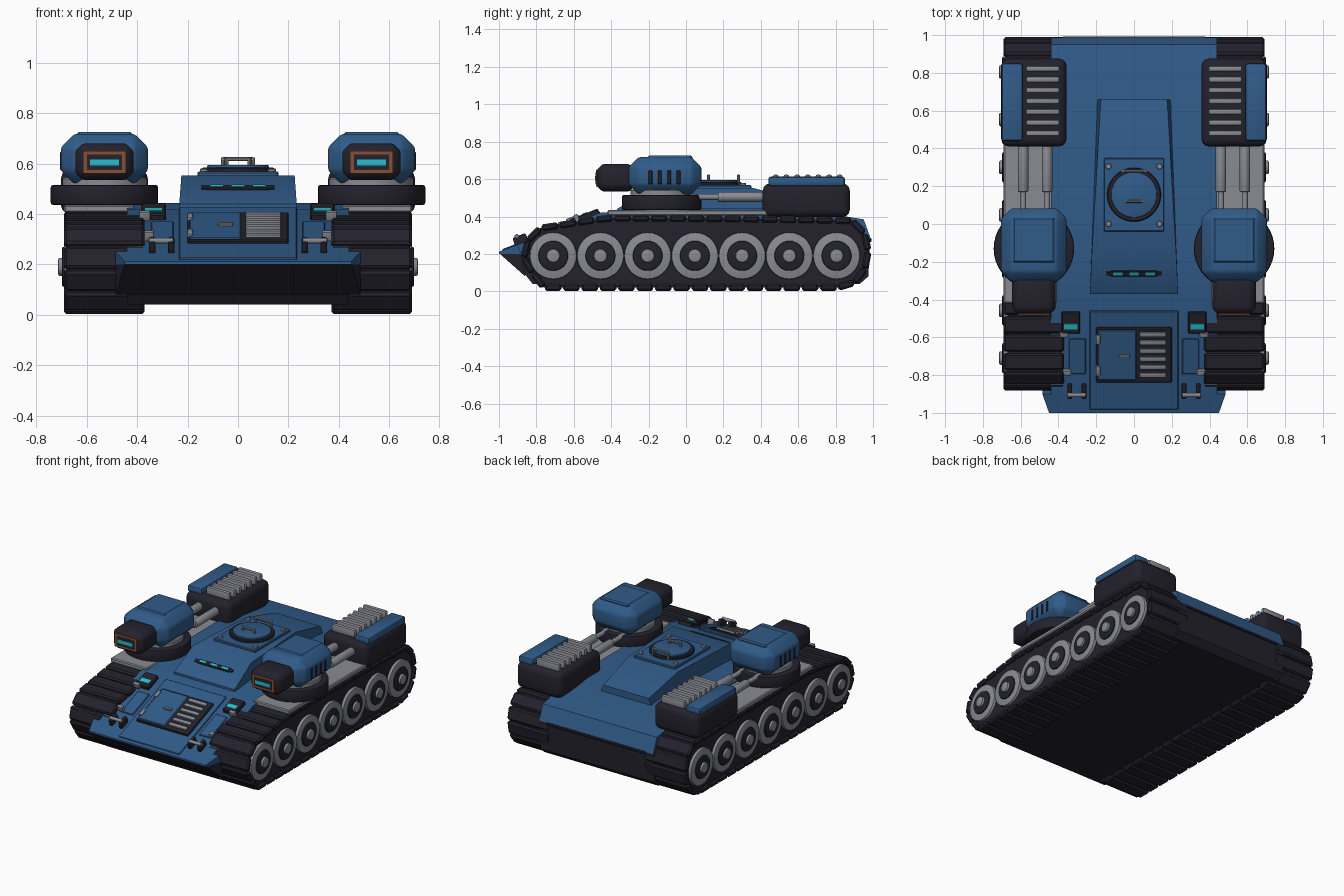
import bpy, bmesh, math
from mathutils import Matrix, Vector

if "Cube" in bpy.data.objects:
    bpy.data.objects.remove(bpy.data.objects["Cube"], do_unlink=True)


def material(name, rgb, rough=0.6):
    m = bpy.data.materials.new(name)
    m.use_nodes = True
    m.diffuse_color = (*rgb, 1)
    node = m.node_tree.nodes["Principled BSDF"]
    node.inputs["Base Color"].default_value = (*rgb, 1)
    node.inputs["Roughness"].default_value = rough
    return m


BLUE = material("blue paint", (0.03, 0.105, 0.25))
DARK = material("dark rubber", (0.017, 0.016, 0.026))
GREY = material("grey metal", (0.25, 0.26, 0.29))
CYAN = material("cyan glow", (0.02, 0.5, 0.6))
RUST = material("copper frame", (0.25, 0.08, 0.035))


def finish(name, bm, mat, bevels=(), place=None):
    """Bevel the mesh, place it and shade it smooth below the sharp angle."""
    for width, segments in bevels:
        edges = [e for e in bm.edges if e.calc_face_angle(0) > 0.3]
        bmesh.ops.bevel(bm, geom=edges, offset=width, segments=segments,
                        profile=0.5, affect='EDGES', clamp_overlap=True)
    bmesh.ops.recalc_face_normals(bm, faces=bm.faces)
    mesh = bpy.data.meshes.new(name)
    bm.to_mesh(mesh)
    bm.free()
    mesh.materials.append(mat)
    ob = bpy.data.objects.new(name, mesh)
    bpy.context.collection.objects.link(ob)
    if place:
        ob.matrix_world = place
    return ob


def box(name, center, size, mat, *bevels, tilt=0):
    bm = bmesh.new()
    bmesh.ops.create_cube(bm, size=1)
    bmesh.ops.scale(bm, vec=size, verts=bm.verts)
    return finish(name, bm, mat, bevels, Matrix.Translation(center) @ Matrix.Rotation(tilt, 4, 'X'))


def rod(name, start, end, radius, mat, *bevels, sides=24):
    a, b = Vector(start), Vector(end)
    bm = bmesh.new()
    bmesh.ops.create_cone(bm, cap_ends=True, segments=sides, radius1=radius,
                          radius2=radius, depth=(b - a).length)
    turn = (b - a).to_track_quat('Z', 'Y').to_matrix().to_4x4()
    return finish(name, bm, mat, bevels, Matrix.Translation((a + b) / 2) @ turn)


def prism(name, profile, half, mat, *bevels, center=0):
    """Extrude a (y, z) profile across x; half is a width or a rule of (y, z)."""
    width = half if callable(half) else lambda y, z: half
    bm = bmesh.new()
    sides = [[bm.verts.new((center + s * width(y, z), y, z)) for y, z in profile] for s in (-1, 1)]
    for loop in sides:
        bm.faces.new(loop)
    n = len(profile)
    for i in range(n):
        j = (i + 1) % n
        bm.faces.new((sides[0][i], sides[0][j], sides[1][j], sides[1][i]))
    return finish(name, bm, mat, bevels)


SLOPE = math.atan(0.39)


def on_glacis(name, x, y, size, mat, lift=0.0, *bevels):
    return box(name, (x, y, 0.21 + 0.39 * (y + 1) + lift), size, mat, *bevels, tilt=SLOPE)


# Hull: painted upper body, dark belly and flared nose
prism("hull_upper", [(-0.99, 0.2), (-0.99, 0.215), (-0.46, 0.42), (-0.1, 0.443), (0.58, 0.443),
                     (0.95, 0.385), (0.988, 0.28)], 0.44, BLUE, (0.006, 1))
prism("hull_belly", [(-0.95, 0.2), (0.985, 0.28), (0.975, 0.08), (0.93, 0.04), (-0.82, 0.04)], 0.44, DARK)
flare = lambda y, z: 0.45 if y < -0.95 else 0.485
prism("nose_upper", [(-1, 0.2), (-1, 0.212), (-0.9, 0.25), (-0.88, 0.2)], flare, BLUE, (0.004, 1))
prism("nose_lower", [(-0.995, 0.2), (-0.88, 0.2), (-0.86, 0.08)], flare, DARK)

# Cabin with sloped windscreen
prism("cabin", [(-0.37, 0.39), (-0.37, 0.44), (-0.175, 0.552), (0.36, 0.552), (0.66, 0.475), (0.66, 0.42)],
      lambda y, z: (0.245 - 0.06 * abs(y + 0.17)) - (0.02 if z > 0.46 else 0), BLUE, (0.01, 2))
windscreen = math.atan2(0.112, 0.195)
prism_y, prism_z = -0.262, 0.504
box("vision_slot", (0, prism_y, prism_z), (0.25, 0.032, 0.012), DARK, (0.004, 1), tilt=windscreen)
for s in (-1, 1):
    box("vision_slot_end", (s * 0.13, prism_y, prism_z), (0.03, 0.02, 0.011), DARK, tilt=windscreen)
for i in (-1, 0, 1):
    box("vision_glow", (i * 0.085, prism_y, prism_z + 0.003), (0.05, 0.016, 0.012), CYAN, tilt=windscreen)

# Roof hatch
box("hatch_plate", (0, 0.155, 0.558), (0.32, 0.39, 0.02), BLUE, (0.005, 1))
rod("hatch_ring", (0, 0.155, 0.56), (0, 0.155, 0.585), 0.143, DARK, (0.005, 1), sides=32)
rod("hatch_lid", (0, 0.155, 0.57), (0, 0.155, 0.595), 0.122, BLUE, (0.006, 2), sides=32)
for x in (-0.135, 0.135):
    for y in (0, 0.305):
        rod("hatch_bolt", (x, y, 0.56), (x, y, 0.58), 0.016, GREY, (0.003, 1), sides=12)
for y, w in ((0.12, 0.045), (0.28, 0.06)):
    rod("hatch_handle", (-w, y, 0.617), (w, y, 0.617), 0.008, GREY, sides=10)
    for s in (-1, 1):
        rod("handle_post", (s * w, y, 0.56), (s * w, y, 0.623), 0.008, GREY, sides=10)

# Front access panel with door, hinges and louvres
on_glacis("front_raised_sheet", 0, -0.72, (0.47, 0.56, 0.012), BLUE, 0.002, (0.004, 1))
on_glacis("panel_frame", 0, -0.69, (0.4, 0.31, 0.03), DARK, 0.006, (0.005, 1))
on_glacis("panel_door", -0.09, -0.69, (0.205, 0.285, 0.03), BLUE, 0.012, (0.005, 1))
on_glacis("door_latch", -0.05, -0.7, (0.06, 0.018, 0.02), GREY, 0.03, (0.004, 1))
for y in (-0.61, -0.775):
    on_glacis("door_hinge", -0.19, y, (0.024, 0.055, 0.03), GREY, 0.02, (0.006, 2))
for i in range(6):
    on_glacis("panel_louvre", 0.1, -0.8 + 0.043 * i, (0.14, 0.026, 0.02), GREY, 0.024, (0.006, 2))

# Wheel stations, shared by both sides
WHEELS = [-0.71 + 0.2525 * i for i in range(7)]
TRACK = [(-0.76, 0.02), (0.87, 0.02), (0.95, 0.09), (0.978, 0.2), (0.955, 0.31), (0.9, 0.378),
         (0.4, 0.387), (-0.42, 0.393), (-0.78, 0.338), (-0.865, 0.25), (-0.868, 0.16)]


def walk(path, count):
    """Evenly spaced points and headings along a closed path."""
    pts = [Vector(p) for p in path]
    legs = list(zip(pts, pts[1:] + pts[:1]))
    total = sum((b - a).length for a, b in legs)

    def at(d):
        d %= total
        for a, b in legs:
            if d <= (b - a).length:
                return a.lerp(b, d / (b - a).length)
            d -= (b - a).length
        return pts[0]
    step = total / count
    for i in range(count):
        a, b = at(i * step), at((i + 1) * step)
        yield (a + b) / 2, math.atan2(b.y - a.y, b.x - a.x)


for s in (-1, 1):
    side = "left" if s > 0 else "right"
    X = s * 0.53
    # Track loop with chunky pads
    prism(side + "_track_core", TRACK, 0.14, DARK, center=X)
    pad = box(side + "_track_pad", (0, 0, 0), (0.32, 0.088, 0.036), DARK, (0.01, 1))
    for i, (p, angle) in enumerate(walk(TRACK, 42)):
        ob = pad if i == 0 else pad.copy()
        if i:
            bpy.context.collection.objects.link(ob)
        ob.matrix_world = Matrix.Translation((X, p.x, p.y)) @ Matrix.Rotation(angle, 4, 'X')
    # Road wheels
    for y in WHEELS:
        for part, inner, outer, r, mat in (("rim", 0.6, 0.69, 0.126, GREY), ("dish", 0.65, 0.698, 0.08, DARK),
                                           ("hub", 0.65, 0.714, 0.036, GREY)):
            rod(f"{side}_wheel_{part}", (s * inner, y, 0.19), (s * outer, y, 0.19), r, mat, (0.008, 2), sides=28)
    # Fender and weapon pod mount
    box(side + "_fender", (s * 0.55, 0.01, 0.42), (0.28, 0.86, 0.03), GREY, (0.006, 1))
    rod(side + "_mount_ring", (X, -0.13, 0.435), (X, -0.13, 0.515), 0.213, DARK, (0.01, 2), sides=40)
    rod(side + "_mount_collar", (X, -0.13, 0.5), (X, -0.13, 0.545), 0.168, GREY, (0.006, 1), sides=40)
    # Weapon pod
    box(side + "_pod", (X, -0.112, 0.618), (0.346, 0.39, 0.2), BLUE, (0.054, 1), (0.012, 2))
    box(side + "_pod_cap", (X, -0.085, 0.714), (0.22, 0.24, 0.022), BLUE, (0.008, 1))
    for i in range(4):
        box(side + "_pod_slit", (s * 0.7, -0.19 + 0.05 * i, 0.61), (0.012, 0.022, 0.075), DARK, (0.004, 1))
    box(side + "_muzzle", (X, -0.375, 0.607), (0.23, 0.205, 0.145), DARK, (0.03, 1), (0.006, 1))
    box(side + "_muzzle_frame", (X, -0.477, 0.605), (0.17, 0.009, 0.09), RUST)
    box(side + "_muzzle_recess", (X, -0.479, 0.605), (0.14, 0.009, 0.062), DARK)
    box(side + "_muzzle_glow", (X, -0.481, 0.604), (0.115, 0.009, 0.024), CYAN)
    # Feed tubes to the rear box
    for x in (0.46, 0.587):
        rod(side + "_feed_tube", (s * x, 0.17, 0.505), (s * x, 0.45, 0.505), 0.028, GREY, (0.01, 2), sides=16)
        rod(side + "_feed_core", (s * x, 0.0, 0.505), (s * x, 0.2, 0.505), 0.016, GREY, sides=12)
    # Rear engine box with louvres
    box(side + "_engine_box", (X, 0.643, 0.487), (0.346, 0.466, 0.18), DARK, (0.04, 3))
    box(side + "_engine_cover", (s * 0.645, 0.645, 0.588), (0.112, 0.41, 0.05), BLUE, (0.014, 2))
    for i in range(7):
        box(side + "_engine_louvre", (s * 0.483, 0.48 + 0.057 * i, 0.592), (0.178, 0.03, 0.064), GREY, (0.01, 2))
    # Headlamps and small glacis fittings
    on_glacis(side + "_lamp_body", s * 0.335, -0.52, (0.1, 0.12, 0.04), DARK, 0.005, (0.006, 1))
    on_glacis(side + "_lamp_glow", s * 0.335, -0.54, (0.072, 0.032, 0.02), CYAN, 0.02)
    for x, y in ((0.37, -0.585), (0.355, -0.785)):
        on_glacis(side + "_cleat", s * x, y, (0.045, 0.024, 0.04), GREY, 0.02, (0.006, 2))
    on_glacis(side + "_glacis_strip", s * 0.3, -0.7, (0.09, 0.2, 0.012), BLUE, 0.002, (0.004, 1))
    # Tow hook
    for x in (0.265, 0.34):
        on_glacis(side + "_hook_prong", s * x, -0.885, (0.026, 0.075, 0.05), DARK, 0.02, (0.008, 2))
    rod(side + "_hook_bar", (s * 0.255, -0.905, 0.294), (s * 0.355, -0.905, 0.294), 0.012, GREY, (0.003, 1), sides=12)

# Rear edge trim
box("rear_trim", (0, 0.982, 0.275), (0.76, 0.02, 0.02), DARK, (0.004, 1))

bpy.ops.object.select_all(action='DESELECT')
meshes = [o for o in bpy.context.collection.objects if o.type == 'MESH']
for ob in meshes:
    ob.select_set(True)
bpy.context.view_layer.objects.active = meshes[0]
bpy.ops.object.shade_smooth_by_angle(angle=math.radians(32))
